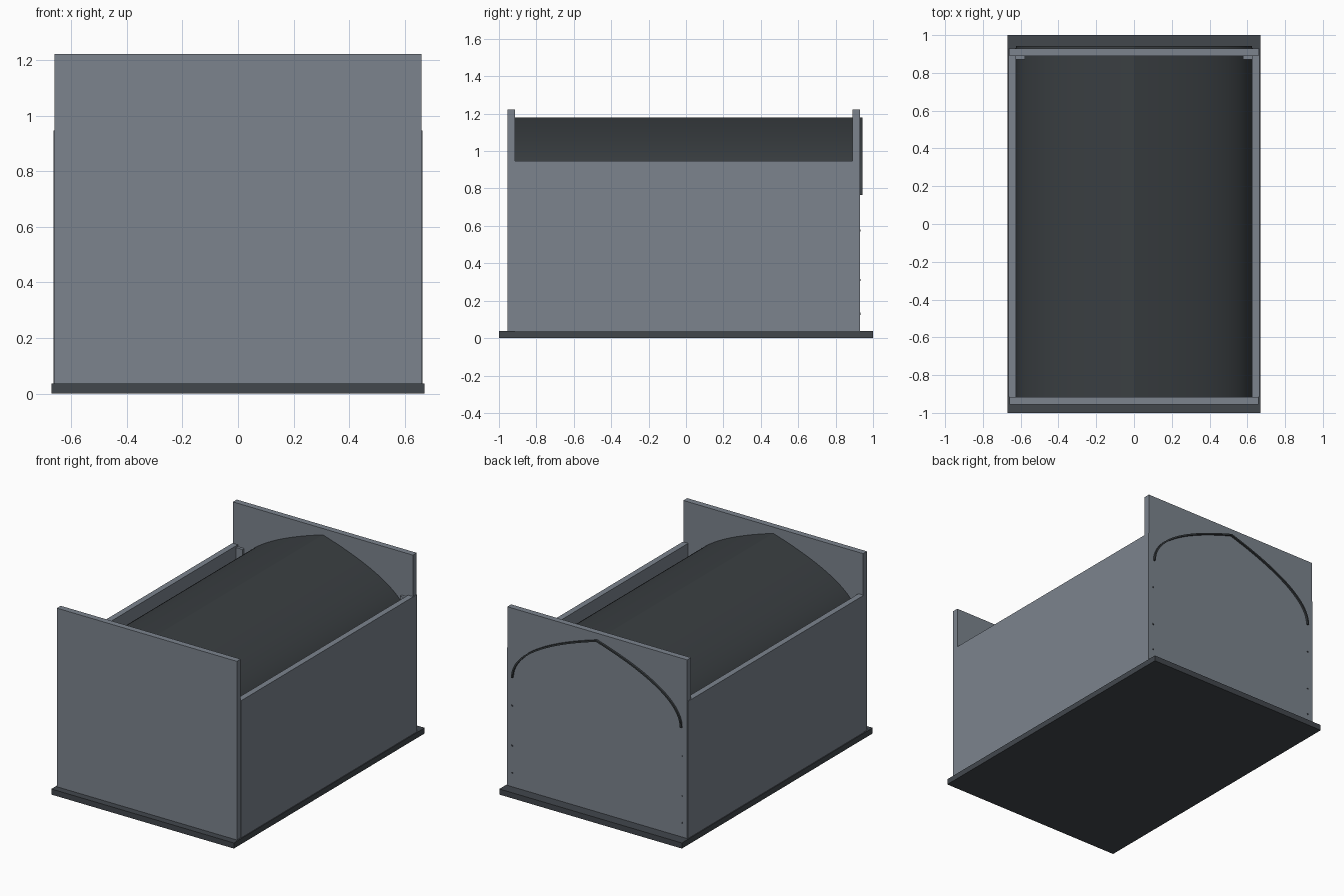
import bpy, bmesh, math
from mathutils import Matrix

if "Cube" in bpy.data.objects:
    bpy.data.objects.remove(bpy.data.objects["Cube"])


def material(name, rgb):
    m = bpy.data.materials.new(name)
    m.diffuse_color = (*rgb, 1)
    m.use_nodes = True
    m.node_tree.nodes["Principled BSDF"].inputs["Base Color"].default_value = m.diffuse_color
    return m


GREY = material("slate grey", (0.20, 0.23, 0.27))
DARK = material("dark base grey", (0.054, 0.063, 0.073))
SHEET = material("charcoal sheet", (0.042, 0.049, 0.054))


def finish(name, bm, mat):
    bmesh.ops.recalc_face_normals(bm, faces=bm.faces[:])
    me = bpy.data.meshes.new(name)
    bm.to_mesh(me)
    bm.free()
    me.materials.append(mat)
    ob = bpy.data.objects.new(name, me)
    bpy.context.collection.objects.link(ob)
    return ob


def box(name, x, y, z, mat):
    """Box from (min, max) pairs on each axis."""
    bm = bmesh.new()
    bmesh.ops.create_cube(bm, size=1)
    for v in bm.verts:
        for i, (lo, hi) in enumerate((x, y, z)):
            v.co[i] = lo if v.co[i] < 0 else hi
    return finish(name, bm, mat)


# Base board
box("base_board", (-0.67, 0.67), (-1, 1), (0, 0.037), DARK)

# End panels
box("front_panel", (-0.66, 0.66), (-0.955, -0.915), (0.037, 1.222), GREY)
box("back_panel", (-0.66, 0.66), (0.89, 0.93), (0.037, 1.222), GREY)

# Side walls and rear corner cleats
for side, s in (("left", -1), ("right", 1)):
    box(side + "_wall", sorted((s * 0.625, s * 0.664)), (-0.915, 0.929),
        (0.037, 0.947), GREY)
    box(side + "_corner_cleat", sorted((s * 0.578, s * 0.625)), (0.872, 0.89),
        (0.037, 0.935), GREY)

# Curved cover: two mirrored curves meeting in a soft ridge
STEPS = 24
THICK = 0.01


def half_curve(width, top, shoulder, foot):
    pts = []
    for i in range(STEPS + 1):
        t = i / STEPS
        x = width * (1 - (1 - t) ** 2)
        z = top * (1 - t) ** 2 + 2 * shoulder * t * (1 - t) + foot * t * t
        pts.append((x, z))
    return pts


def full_curve(half):
    return [(-x, z) for x, z in reversed(half[1:])] + half


outer = full_curve(half_curve(0.624, 1.18, 0.995, 0.765))
inner = full_curve(half_curve(0.624 - THICK, 1.18 - THICK, 0.995 - THICK, 0.765))
bm = bmesh.new()
rings = []
for y in (-0.92, 0.943):
    rings.append([[bm.verts.new((x, y, z)) for x, z in line]
                  for line in (outer, inner)])
(fo, fi), (bo, bi) = rings
n = len(outer)
for i in range(n - 1):
    for a, b in ((fo, bo), (bo, bi), (bi, fi), (fi, fo)):
        bm.faces.new((a[i], a[i + 1], b[i + 1], b[i]))
for i in (0, n - 1):
    bm.faces.new((fo[i], bo[i], bi[i], fi[i]))
cover = finish("curved_cover", bm, SHEET)
bpy.context.view_layer.objects.active = cover
cover.select_set(True)
bpy.ops.object.shade_smooth_by_angle(angle=math.radians(15))

# Small screw heads on the back panel
bm = bmesh.new()
for x in (-0.625, 0.625):
    for z in (0.13, 0.31, 0.575):
        bmesh.ops.create_cone(
            bm, cap_ends=True, segments=10, radius1=0.006, radius2=0.006,
            depth=0.004,
            matrix=Matrix.Translation((x, 0.93, z)) @ Matrix.Rotation(math.pi / 2, 4, 'X'))
finish("back_screws", bm, DARK)
